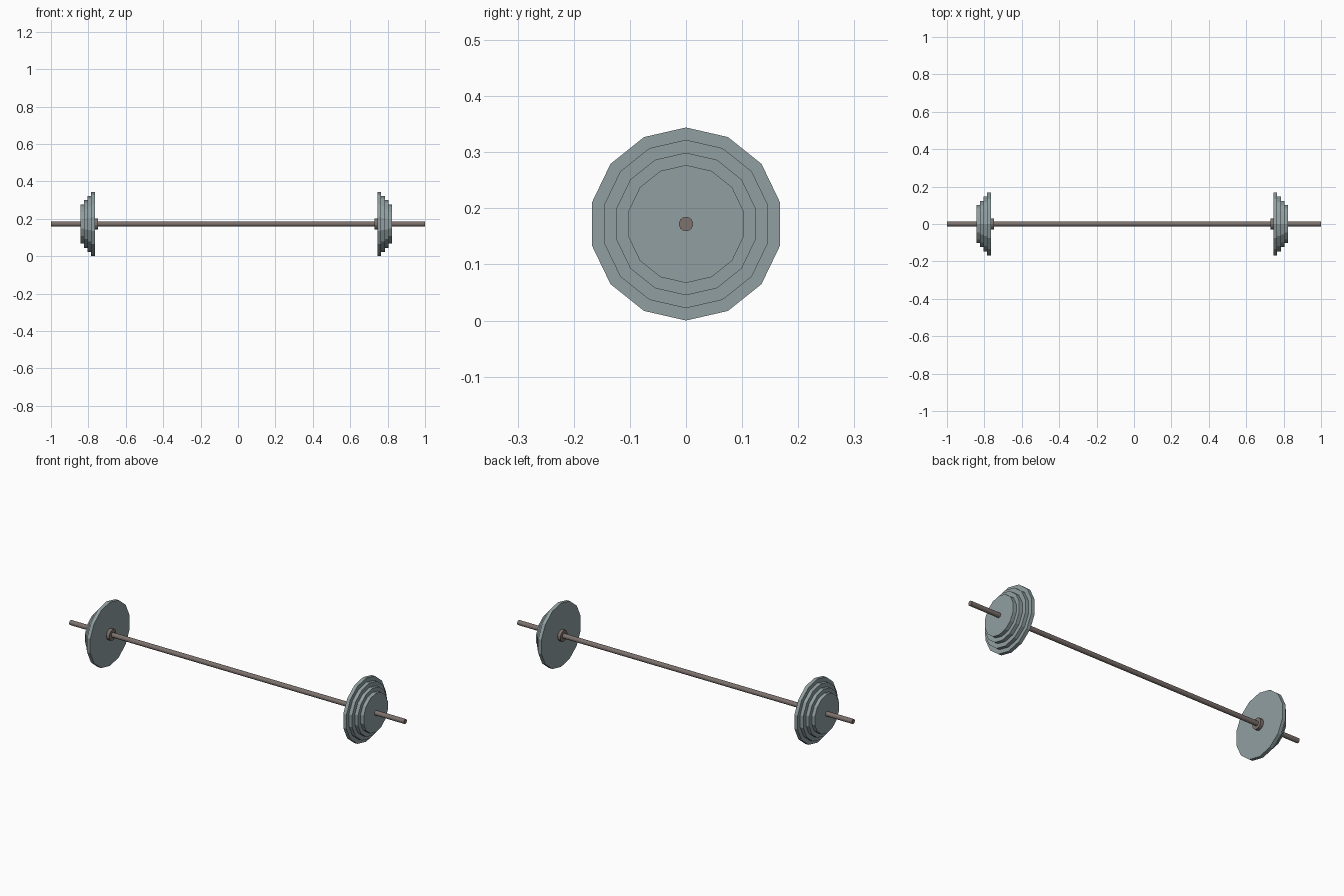
import bpy, bmesh, math

if "Cube" in bpy.data.objects:
    bpy.data.objects.remove(bpy.data.objects["Cube"])

SIDES = 14
AXIS_Z = 0.172      # bar height = largest plate radius
MID_X = -0.0095     # the weights sit slightly off centre on the bar


def material(name, rgb):
    m = bpy.data.materials.new(name)
    m.diffuse_color = (*rgb, 1)
    m.use_nodes = True
    m.node_tree.nodes["Principled BSDF"].inputs["Base Color"].default_value = m.diffuse_color
    return m


plate_grey = material("plate_blue_grey", (0.28, 0.345, 0.352))
bar_brown = material("bar_warm_grey", (0.205, 0.168, 0.155))


def disc(name, x0, x1, radius, mat, sides=SIDES):
    """Flat-shaded prism along x with a corner pointing straight up."""
    bm = bmesh.new()
    rings = []
    for x in sorted((x0, x1)):
        rings.append([bm.verts.new((x,
                                    radius * math.sin(2 * math.pi * i / sides),
                                    AXIS_Z + radius * math.cos(2 * math.pi * i / sides)))
                      for i in range(sides)])
    for i in range(sides):
        j = (i + 1) % sides
        bm.faces.new((rings[0][i], rings[0][j], rings[1][j], rings[1][i]))
    bm.faces.new(rings[0])
    bm.faces.new(rings[1])
    bmesh.ops.recalc_face_normals(bm, faces=bm.faces)
    me = bpy.data.meshes.new(name)
    bm.to_mesh(me)
    bm.free()
    me.materials.append(mat)
    ob = bpy.data.objects.new(name, me)
    bpy.context.collection.objects.link(ob)
    return ob


# long bar
disc("bar", -1, 1, 0.0128, bar_brown)

# inner collar and four shrinking plates on each end
for side, s in (("left", -1), ("right", 1)):
    disc(f"collar_{side}", MID_X + s * 0.739, MID_X + s * 0.757, 0.03, bar_brown)
    for k, r in enumerate((0.172, 0.150, 0.127, 0.105)):
        start = 0.756 + k * 0.0192
        disc(f"plate_{side}_{k + 1}", MID_X + s * start,
             MID_X + s * (start + 0.0192), r, plate_grey)
